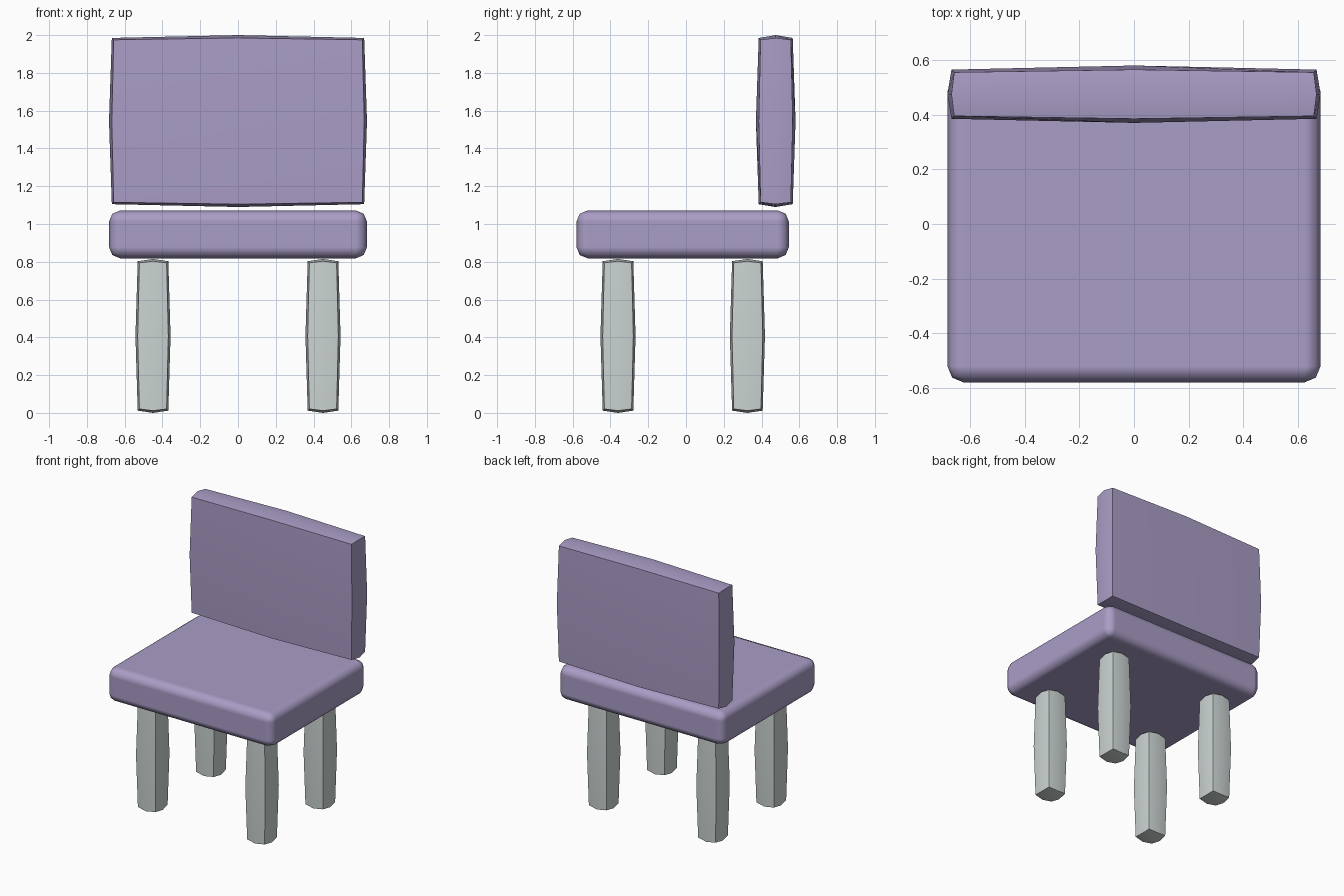
import bpy, bmesh, math
from mathutils import Vector

if "Cube" in bpy.data.objects:
    bpy.data.objects.remove(bpy.data.objects["Cube"])


def material(name, rgb):
    m = bpy.data.materials.new(name)
    m.diffuse_color = (*rgb, 1.0)
    m.use_nodes = True
    m.node_tree.nodes["Principled BSDF"].inputs["Base Color"].default_value = m.diffuse_color
    return m


purple = material("muted purple", (0.402, 0.337, 0.565))
grey = material("pale grey", (0.597, 0.658, 0.645))


def box(name, centre, half, mat, bulge=None):
    """Box; with bulge, each face is split 2x2 and swells towards its middle."""
    bm = bmesh.new()
    bmesh.ops.create_cube(bm, size=2)
    if bulge:
        bmesh.ops.subdivide_edges(bm, edges=bm.edges[:], cuts=1, use_grid_fill=True)
    for v in bm.verts:
        sides = sum(abs(c) > 0.5 for c in v.co)  # 1 face middle, 2 edge, 3 corner
        inset = bulge[sides - 1] if bulge else 0.0
        v.co = Vector([c * (h - inset) for c, h in zip(v.co, half)])
    me = bpy.data.meshes.new(name)
    bm.to_mesh(me)
    bm.free()
    me.materials.append(mat)
    ob = bpy.data.objects.new(name, me)
    ob.location = centre
    bpy.context.collection.objects.link(ob)
    return ob


def smooth(ob, degrees):
    bpy.ops.object.select_all(action='DESELECT')
    ob.select_set(True)
    bpy.context.view_layer.objects.active = ob
    bpy.ops.object.shade_smooth_by_angle(angle=math.radians(degrees))


# Seat cushion with rounded edges
seat = box("seat", (0, -0.0175, 0.945), (0.683, 0.5625, 0.127), purple)
for p in seat.data.polygons:
    p.use_smooth = True
bevel = seat.modifiers.new("rounded edges", 'BEVEL')
bevel.width = 0.06
bevel.segments = 2
bevel.harden_normals = True

# Softly swollen backrest
BULGE = (0.0, 0.015, 0.025)
smooth(box("backrest", (0, 0.475, 1.545), (0.683, 0.105, 0.455), purple, BULGE), 35)

# Four swollen legs
for y, row in ((-0.36, "front"), (0.325, "back")):
    for x, side in ((-0.45, "left"), (0.45, "right")):
        smooth(box(f"{row}_{side}_leg", (x, y, 0.4075), (0.093, 0.093, 0.4075),
                   grey, (0.0, 0.012, 0.021)), 35)
